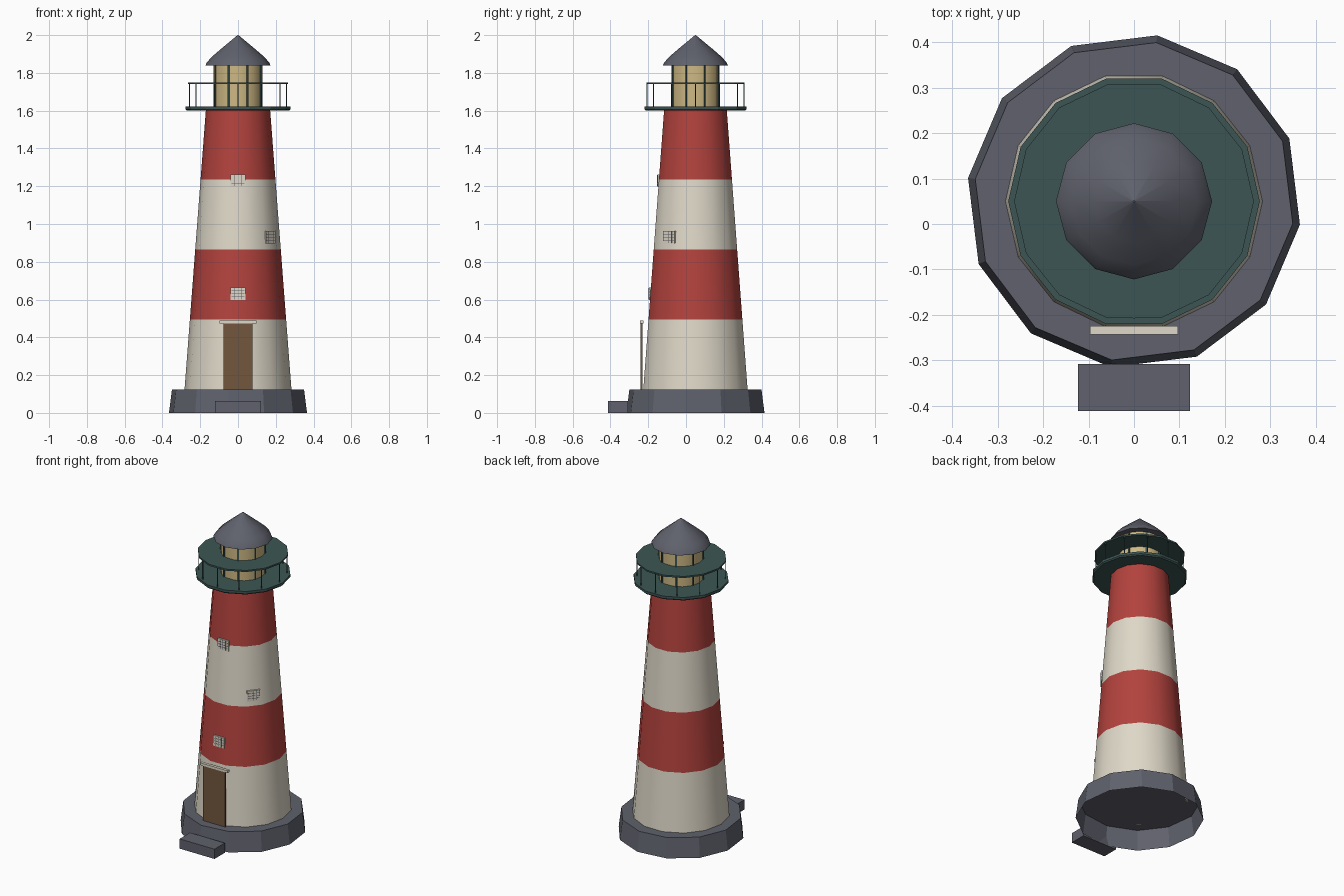
import bpy, bmesh
from math import cos, sin, pi, radians, atan2
from mathutils import Matrix, Vector

cube = bpy.data.objects.get("Cube")
if cube:
    bpy.data.objects.remove(cube)

AXIS_Y = 0.05  # the tower stands slightly behind the origin


def material(name, rgb):
    mat = bpy.data.materials.new(name)
    mat.use_nodes = True
    mat.diffuse_color = (*rgb, 1)
    mat.node_tree.nodes["Principled BSDF"].inputs["Base Color"].default_value = (*rgb, 1)
    return mat


CREAM = material("cream_paint", (0.74, 0.69, 0.58))
RED = material("red_paint", (0.45, 0.055, 0.047))
SLATE = material("slate_grey", (0.115, 0.12, 0.15))
GREEN = material("dark_green", (0.045, 0.092, 0.088))
BROWN = material("door_brown", (0.17, 0.095, 0.048))
GLOW = material("lantern_glass", (0.61, 0.48, 0.23))


def finish(bm, name, mats, smooth=False):
    mesh = bpy.data.meshes.new(name)
    bm.to_mesh(mesh)
    bm.free()
    obj = bpy.data.objects.new(name, mesh)
    bpy.context.collection.objects.link(obj)
    for mat in mats:
        mesh.materials.append(mat)
    if smooth:
        bpy.ops.object.select_all(action='DESELECT')
        obj.select_set(True)
        bpy.context.view_layer.objects.active = obj
        bpy.ops.object.shade_smooth_by_angle(angle=radians(35))
    return obj


def lathe(name, profile, sides, mats, turn=0, bottom=True, smooth=False):
    """Stack polygon rings (radius, height) around the tower axis."""
    bm = bmesh.new()
    rings = [[bm.verts.new((r * cos(turn + 2 * pi * i / sides),
                            AXIS_Y + r * sin(turn + 2 * pi * i / sides), z))
              for i in range(sides)] for r, z in profile]
    for low, high in zip(rings, rings[1:]):
        for i in range(sides):
            j = (i + 1) % sides
            bm.faces.new((low[i], low[j], high[j], high[i]))
    bm.faces.new(rings[-1])
    if bottom:
        bm.faces.new(rings[0][::-1])
    return finish(bm, name, mats, smooth)


def add_box(bm, size, matrix):
    bmesh.ops.create_cube(bm, size=1, matrix=matrix @ Matrix.Diagonal((*size, 1)))


def box(name, size, centre, mat):
    bm = bmesh.new()
    add_box(bm, size, Matrix.Translation(centre))
    return finish(bm, name, [mat])


def around(angle, radius, z):
    """Frame on the tower wall whose x axis points outward."""
    return (Matrix.Translation((0, AXIS_Y, 0)) @ Matrix.Rotation(angle, 4, 'Z')
            @ Matrix.Translation((radius, 0, z)))


# Foundation, open underneath, and doorstep
lathe("foundation", [(0.369, 0), (0.353, 0.125)], 12, [SLATE], radians(-8), bottom=False)
box("doorstep", (0.246, 0.104, 0.062), (0, -0.36, 0.031), SLATE)

# Tapered tower with alternating bands
BOTTOM, TOP, BANDS = 0.125, 1.605, 4


def tower_radius(z):
    return 0.283 + (0.17 - 0.283) * (z - BOTTOM) / (TOP - BOTTOM)


levels = [BOTTOM + (TOP - BOTTOM) * i / BANDS for i in range(BANDS + 1)]
tower = lathe("tower", [(tower_radius(z), z) for z in levels], 14, [CREAM, RED], smooth=True)
for face in tower.data.polygons:
    band = int((face.center.z - BOTTOM) / (TOP - BOTTOM) * BANDS)
    face.material_index = band % 2

# Door and lintel
box("door", (0.156, 0.01, 0.35), (0, -0.235, 0.3), BROWN)
box("door_lintel", (0.194, 0.018, 0.015), (0, -0.234, 0.482), CREAM)

# Windows: cream plates with fine glazing bars
for label, angle, z in (("lower", -pi / 2, 0.63), ("middle", radians(-39), 0.93),
                        ("upper", -pi / 2, 1.23)):
    reach = tower_radius(z) * cos(pi / 14)
    bm = bmesh.new()
    add_box(bm, (0.03, 0.078, 0.066), around(angle, reach - 0.007, z))
    finish(bm, label + "_window", [CREAM])
    bm = bmesh.new()
    for k in (-1, 0, 1):
        add_box(bm, (0.002, 0.002, 0.06), around(angle, reach + 0.008, z)
                @ Matrix.Translation((0, k * 0.019, 0)))
        add_box(bm, (0.002, 0.07, 0.002), around(angle, reach + 0.008, z)
                @ Matrix.Translation((0, 0, k * 0.016)))
    finish(bm, label + "_window_bars", [SLATE])

# Gallery deck, upper disc and posts
lathe("gallery_deck", [(0.27, 1.6), (0.277, 1.607), (0.277, 1.622)], 14, [GREEN])
lathe("gallery_rail", [(0.264, 1.74), (0.264, 1.75)], 14, [GREEN])
bm = bmesh.new()
for i in range(12):
    bmesh.ops.create_cone(bm, cap_ends=True, segments=6, radius1=0.003, radius2=0.003,
                          depth=0.135, matrix=around(i * pi / 6, 0.256, 1.682))
finish(bm, "gallery_posts", [GREEN])

# Lantern room with mullions
lathe("lantern_room", [(0.13, 1.615), (0.13, 1.845)], 14, [GLOW], smooth=True)
bm = bmesh.new()
for i in range(8):
    add_box(bm, (0.01, 0.01, 0.225), around((i + 0.5) * pi / 4, 0.129, 1.73))
finish(bm, "lantern_mullions", [GREEN])

# Domed conical roof
lathe("roof", [(0.172, 1.84), (0.165, 1.855), (0.14, 1.884), (0.09, 1.927), (0.002, 2.0)],
      12, [SLATE], smooth=True)
